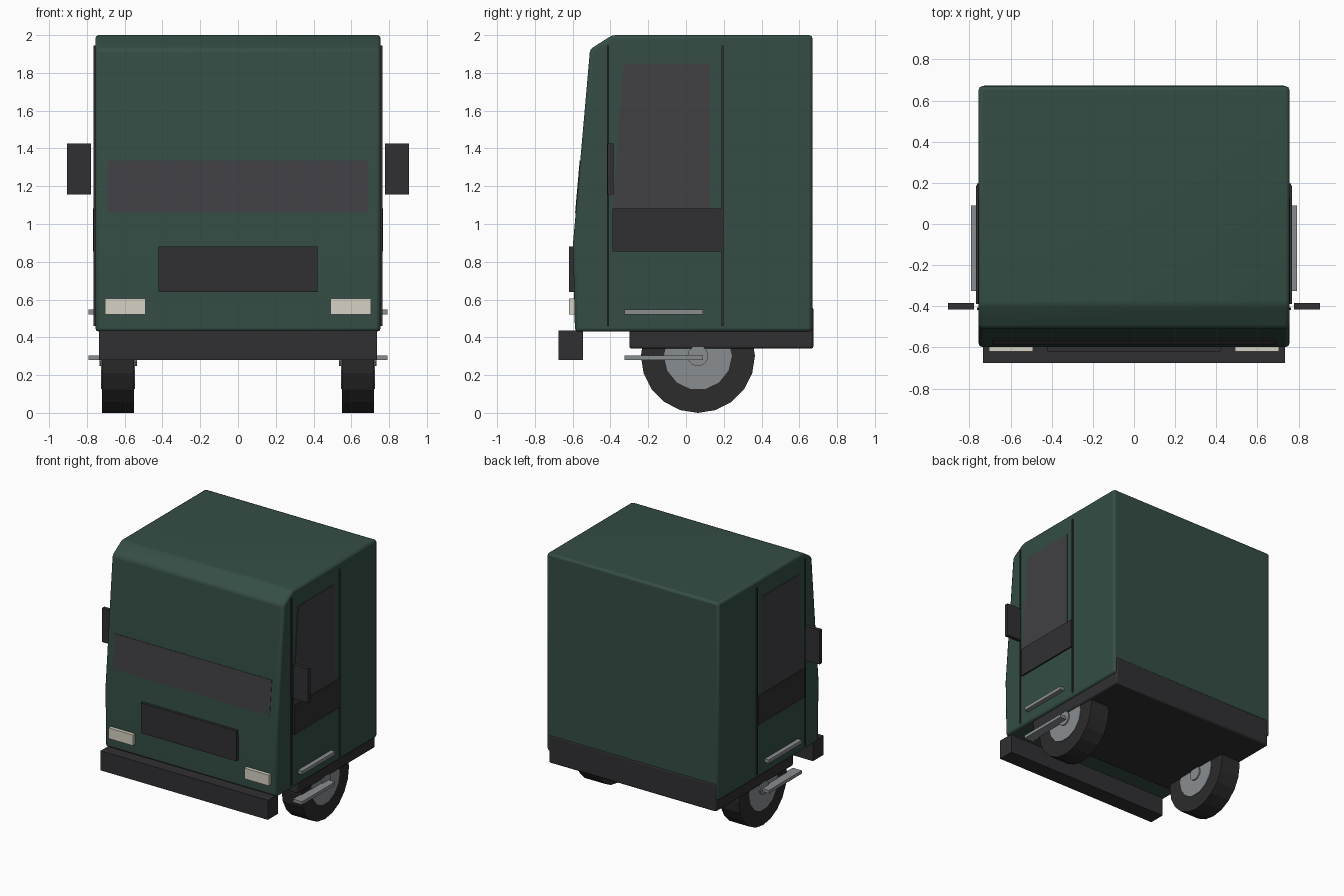
import bpy, bmesh, math
from mathutils import Matrix

if "Cube" in bpy.data.objects:
    bpy.data.objects.remove(bpy.data.objects["Cube"])


def material(name, r, g, b):
    m = bpy.data.materials.new(name)
    m.diffuse_color = (r, g, b, 1)
    m.use_nodes = True
    m.node_tree.nodes["Principled BSDF"].inputs["Base Color"].default_value = m.diffuse_color
    return m


GREEN = material("green_paint", 0.035, 0.075, 0.06)
DARK = material("dark_plastic", 0.03, 0.03, 0.033)
GLASS = material("tinted_glass", 0.052, 0.052, 0.058)
LAMP = material("lamp_lens", 0.68, 0.64, 0.55)
RUBBER = material("rubber", 0.025, 0.025, 0.025)
METAL = material("metal", 0.25, 0.27, 0.28)


def finish(name, bm, mat, bevel=0, segments=2):
    bmesh.ops.recalc_face_normals(bm, faces=bm.faces)
    me = bpy.data.meshes.new(name)
    bm.to_mesh(me)
    bm.free()
    ob = bpy.data.objects.new(name, me)
    bpy.context.collection.objects.link(ob)
    me.materials.append(mat)
    if bevel:
        mod = ob.modifiers.new("bevel", 'BEVEL')
        mod.width, mod.segments = bevel, segments
        mod.limit_method = 'ANGLE'
        mod.angle_limit = math.radians(25)
        bpy.context.view_layer.objects.active = ob
        ob.select_set(True)
        bpy.ops.object.shade_smooth_by_angle(angle=math.radians(35))
        ob.select_set(False)
    return ob


def prism(name, profile, x0, x1, mat, bevel=0):
    """Extrude a (y, z) outline from x0 to x1."""
    bm = bmesh.new()
    f = bm.faces.new([bm.verts.new((x0, y, z)) for y, z in profile])
    ext = bmesh.ops.extrude_face_region(bm, geom=[f])["geom"]
    verts = [v for v in ext if isinstance(v, bmesh.types.BMVert)]
    bmesh.ops.translate(bm, vec=(x1 - x0, 0, 0), verts=verts)
    return finish(name, bm, mat, bevel)


def box(name, x, y, z, mat, bevel=0):
    outline = [(y[0], z[0]), (y[1], z[0]), (y[1], z[1]), (y[0], z[1])]
    return prism(name, outline, x[0], x[1], mat, bevel)


def wheel_part(name, x, radius, sides, mat):
    """Cylinder along x, centred on the axle."""
    bm = bmesh.new()
    bmesh.ops.create_cone(bm, cap_ends=True, segments=sides, radius1=radius,
                          radius2=radius, depth=abs(x[1] - x[0]))
    bmesh.ops.transform(bm, verts=bm.verts, matrix=Matrix.Translation(
        ((x[0] + x[1]) / 2, 0.063, 0.302)) @ Matrix.Rotation(math.pi / 2, 4, 'Y'))
    finish(name, bm, mat)


# Cab shell and chassis
prism("cab_body", [(-0.588, 0.43), (-0.598, 0.9), (-0.508, 1.925), (-0.39, 2.0),
                   (0.67, 2.0), (0.67, 0.43)], -0.755, 0.755, GREEN, 0.018)
box("chassis", (-0.735, 0.735), (-0.30, 0.674), (0.34, 0.56), DARK, 0.012)

# Front details
box("bumper", (-0.735, 0.735), (-0.675, -0.545), (0.28, 0.435), DARK)
box("grille", (-0.42, 0.42), (-0.62, -0.57), (0.64, 0.88), DARK)
prism("windscreen", [(-0.587, 1.06), (-0.563, 1.335), (-0.54, 1.335), (-0.564, 1.06)],
      -0.69, 0.69, GLASS)

# Paired parts
for side, s in (("right", 1), ("left", -1)):
    def span(a, b):
        return (s * a, s * b)

    box(side + "_headlight", span(0.49, 0.705), (-0.62, -0.57), (0.52, 0.605), LAMP)
    box(side + "_mirror", span(0.777, 0.905), (-0.415, -0.385), (1.155, 1.425), DARK)

    # Door
    for tag, y in (("front", -0.412), ("rear", 0.193)):
        box(f"{side}_door_{tag}_seam", span(0.745, 0.764), (y - 0.005, y + 0.005),
            (0.46, 1.945), DARK)
    prism(side + "_door_window", [(-0.39, 1.08), (0.127, 1.08), (0.127, 1.85),
                                  (-0.33, 1.85)], *span(0.745, 0.759), GLASS)
    box(side + "_door_panel", span(0.745, 0.768), (-0.39, 0.187), (0.855, 1.083), DARK)

    # Steps
    box(side + "_upper_step", span(0.71, 0.791), (-0.325, 0.09), (0.52, 0.547), METAL)
    box(side + "_lower_step", span(0.71, 0.791), (-0.325, 0.09), (0.28, 0.305), METAL)

    # Wheel
    wheel_part(side + "_tyre", span(0.55, 0.72), 0.302, 20, RUBBER)
    wheel_part(side + "_rim", span(0.546, 0.724), 0.18, 14, METAL)
    wheel_part(side + "_hub", span(0.536, 0.734), 0.055, 12, METAL)
